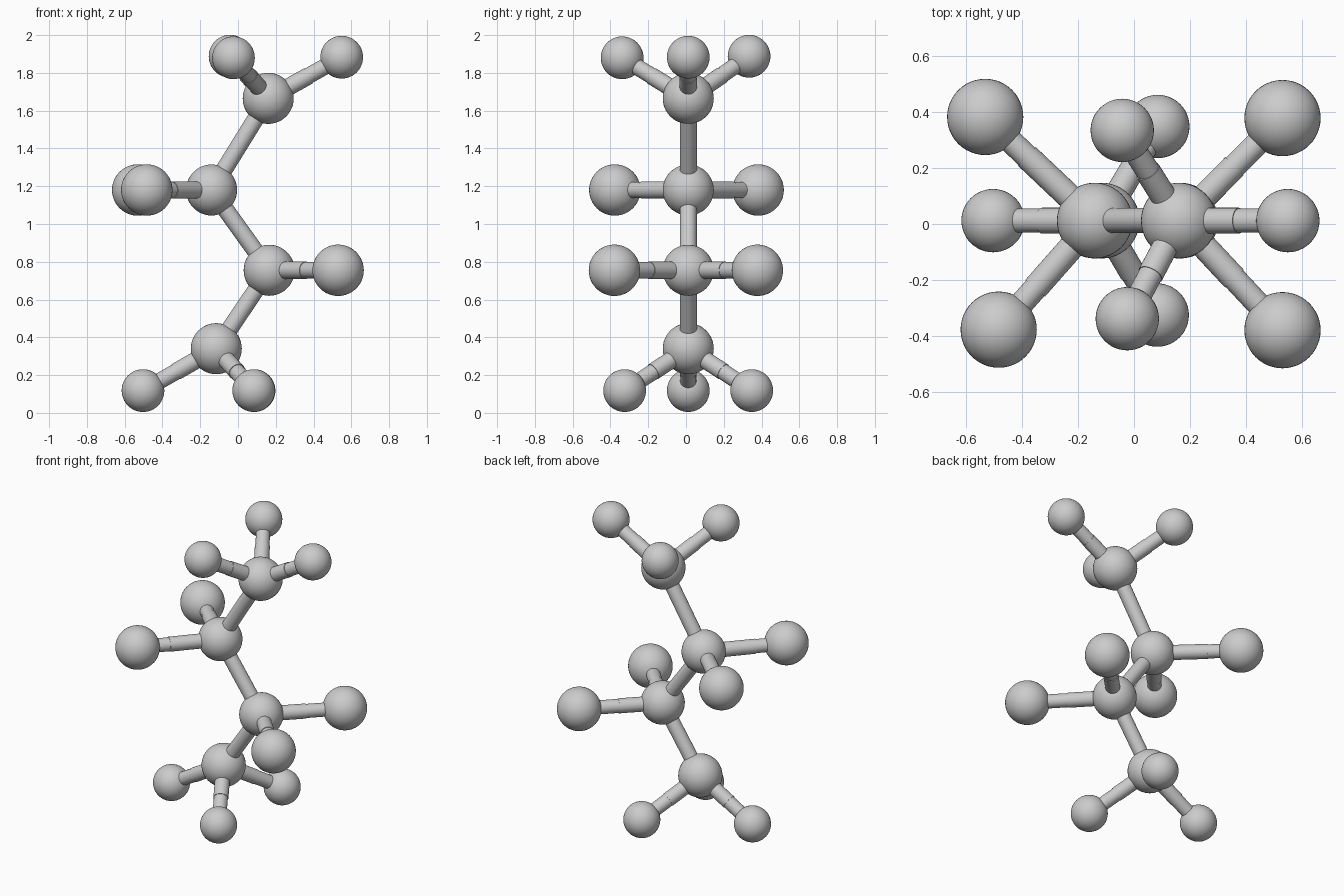
import bpy
from mathutils import Vector

cube = bpy.data.objects.get("Cube")
if cube:
    bpy.data.objects.remove(cube, do_unlink=True)

grey = bpy.data.materials.new("matte grey")
grey.use_nodes = True
grey.diffuse_color = (0.6, 0.6, 0.6, 1)
grey.node_tree.nodes["Principled BSDF"].inputs["Base Color"].default_value = (0.6, 0.6, 0.6, 1)

MID_Y = 0.012
ROD = 0.045


def finish(name):
    obj = bpy.context.object
    obj.name = name
    obj.data.materials.append(grey)
    bpy.ops.object.shade_smooth_by_angle()


def ball(name, centre, radius):
    bpy.ops.mesh.primitive_uv_sphere_add(segments=48, ring_count=24, radius=radius, location=centre)
    finish(name)


def rod(name, start, end, radius):
    start, end = Vector(start), Vector(end)
    axis = end - start
    bpy.ops.mesh.primitive_cylinder_add(
        vertices=32, radius=radius, depth=axis.length, location=(start + end) / 2,
        rotation=axis.to_track_quat("Z", "Y").to_euler())
    finish(name)


# Zigzag spine, bottom to top
spine = [Vector(p) for p in (
    (-0.115, MID_Y, 0.34), (0.165, MID_Y, 0.755),
    (-0.14, MID_Y, 1.18), (0.16, MID_Y, 1.665))]

# Outer balls on each spine ball: radius, seam position along the rod, centres
branches = [
    (0.113, 0.55, [(-0.503, MID_Y, 0.118), (0.083, -0.325, 0.118), (0.085, 0.348, 0.118)]),
    (0.136, 0.53, [(0.53, -0.379, 0.755), (0.53, 0.378, 0.755)]),
    (0.136, 0.62, [(-0.483, -0.377, 1.18), (-0.531, 0.382, 1.18)]),
    (0.113, 0.55, [(0.549, MID_Y, 1.883), (-0.024, -0.338, 1.88), (-0.042, 0.334, 1.888)]),
]

for i, centre in enumerate(spine):
    ball(f"spine_ball_{i + 1}", centre, 0.135)
    if i:
        rod(f"spine_rod_{i}", spine[i - 1], centre, ROD)

# Each branch rod is an inner sleeve meeting a slightly thinner outer rod
for i, (radius, seam, tips) in enumerate(branches):
    for j, tip in enumerate(tips):
        tag = f"{i + 1}_{j + 1}"
        joint = spine[i].lerp(Vector(tip), seam)
        ball(f"outer_ball_{tag}", tip, radius)
        rod(f"inner_rod_{tag}", spine[i], joint, ROD + 0.001)
        rod(f"outer_rod_{tag}", joint, tip, ROD - 0.002)
